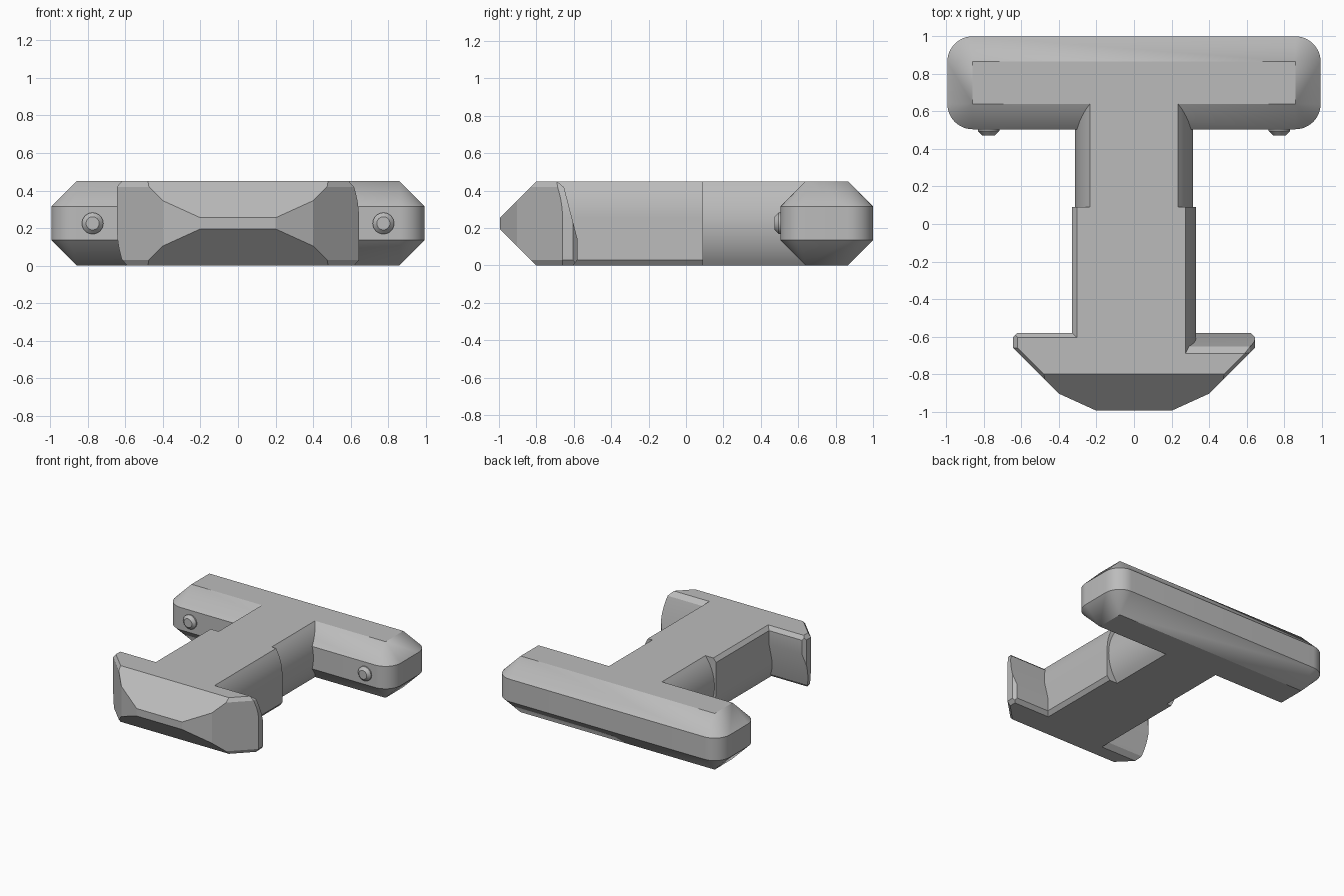
import bpy, bmesh
from math import radians, sin, cos, pi, sqrt
from mathutils import Vector, Matrix

cube = bpy.data.objects.get("Cube")
if cube:
    bpy.data.objects.remove(cube, do_unlink=True)

HEIGHT, MID = 0.45, 0.225
COLOUR = (0.5, 0.5, 0.5, 1)

grey = bpy.data.materials.new("plain grey")
grey.use_nodes = True
grey.diffuse_color = COLOUR
grey.node_tree.nodes["Principled BSDF"].inputs["Base Color"].default_value = COLOUR


def finish(name, bm):
    bmesh.ops.recalc_face_normals(bm, faces=bm.faces)
    mesh = bpy.data.meshes.new(name)
    bm.to_mesh(mesh)
    bm.free()
    mesh.materials.append(grey)
    obj = bpy.data.objects.new(name, mesh)
    bpy.context.collection.objects.link(obj)
    bpy.ops.object.select_all(action="DESELECT")
    obj.select_set(True)
    bpy.context.view_layer.objects.active = obj
    bpy.ops.object.shade_smooth_by_angle(angle=radians(20))


def prism(profile, y0, y1):
    """Extrude an x-z profile along y."""
    bm = bmesh.new()
    face = bm.faces.new([bm.verts.new((x, y0, z)) for x, z in profile])
    out = bmesh.ops.extrude_face_region(bm, geom=[face], use_keep_orig=True)
    verts = [g for g in out["geom"] if isinstance(g, bmesh.types.BMVert)]
    bmesh.ops.translate(bm, verts=verts, vec=(0, y1 - y0, 0))
    return bm


def cut(bm, point, normal):
    """Slice away everything beyond a plane and cap the hole."""
    geom = bm.verts[:] + bm.edges[:] + bm.faces[:]
    bmesh.ops.bisect_plane(bm, geom=geom, dist=1e-5, plane_co=point,
                           plane_no=Vector(normal).normalized(), clear_outer=True)
    bmesh.ops.holes_fill(bm, edges=[e for e in bm.edges if e.is_boundary])


def add_turned_copy(bm):
    """Add the opposite half, turned half a circle about the long axis."""
    out = bmesh.ops.duplicate(bm, geom=bm.verts[:] + bm.edges[:] + bm.faces[:])
    verts = [g for g in out["geom"] if isinstance(g, bmesh.types.BMVert)]
    bmesh.ops.rotate(bm, verts=verts, cent=(0, 0, MID), matrix=Matrix.Rotation(pi, 3, "Y"))


def arc(x, z0, radius, z1, steps=10):
    """Points of a side that bulges to x at height z0, up to height z1."""
    heights = [z0 + (z1 - z0) * i / steps for i in range(steps + 1)]
    return [(x - radius + sqrt(radius ** 2 - (z - z0) ** 2), z) for z in heights]


# Crossbar: rounded band closing to flat rectangles above and below
bm = bmesh.new()
chamfer, half_x, front_y, back_y = 0.135, 0.86, 0.64, 0.865
for sx, cy, start in ((1, back_y, 0), (-1, back_y, 90), (-1, front_y, 180), (1, front_y, 270)):
    for z in (0, HEIGHT):
        bm.verts.new((sx * half_x, cy, z))
    for i in range(13):
        a = radians(start + 90 * i / 12)
        for z in (chamfer, HEIGHT - chamfer):
            bm.verts.new((sx * half_x + chamfer * cos(a), cy + chamfer * sin(a), z))
bmesh.ops.convex_hull(bm, input=bm.verts[:])
bmesh.ops.dissolve_limit(bm, angle_limit=radians(1), verts=bm.verts[:], edges=bm.edges[:])
finish("crossbar", bm)

# Rear stem: barrel-shaped sides
side = arc(0.315, MID, 0.356, HEIGHT)
right = [(x, HEIGHT - z) for x, z in reversed(side[1:])] + side
finish("rear_stem", prism(right + [(-x, z) for x, z in reversed(right)], 0.08, front_y))

# Front stem: straight lower side, curved upper side, opposite on the other half
profile = [(0, 0), (0.305, 0), (0.33, 0.03)] + arc(0.33, 0.256, 0.37, HEIGHT) + [(0, HEIGHT)]
bm = prism(profile, -0.72, 0.09)
add_turned_copy(bm)
finish("front_stem", bm)

# Head: half block with a curved tip, shaped by plane cuts
profile = [(0, 0), (0.62, 0), (0.645, 0.03)] + arc(0.645, 0.25, 0.55, 0.42) + [(0.59, HEIGHT), (0, HEIGHT)]
bm = prism(profile, -0.995, -0.58)
tip, nose = (0.645, -0.66), (0.41, -0.9)
cut(bm, (*tip, MID), (1, -1, 0))
cut(bm, (*nose, MID), (0.1, -0.22, 0))
for s in (1, -1):
    cut(bm, (0, -0.8, MID + s * MID), (0, -1, s))
    cut(bm, (*tip, MID + s * 0.195), (1, -1, s * 0.83))
cut(bm, (0, -0.58, 0.14), (0, 1, 0.26))
cut(bm, (0, -0.655, 0.42), (0, 1, 1.15))
cut(bm, (0, -0.58, 0.03), (0, 1, -0.83))
cut(bm, (0.645, -0.605, MID), (1, 1, 0))
add_turned_copy(bm)
finish("head", bm)

# Contact studs on the front of the crossbar
for name, x in (("left_stud", 0.775), ("right_stud", -0.775)):
    bm = bmesh.new()
    for r1, r2, depth, y in ((0.057, 0.057, 0.02, 0.505), (0.057, 0.035, 0.022, 0.484)):
        place = Matrix.Translation((x, y, MID)) @ Matrix.Rotation(pi / 2, 4, "X")
        bmesh.ops.create_cone(bm, cap_ends=True, segments=32, radius1=r1, radius2=r2,
                              depth=depth, matrix=place)
    finish(name, bm)
